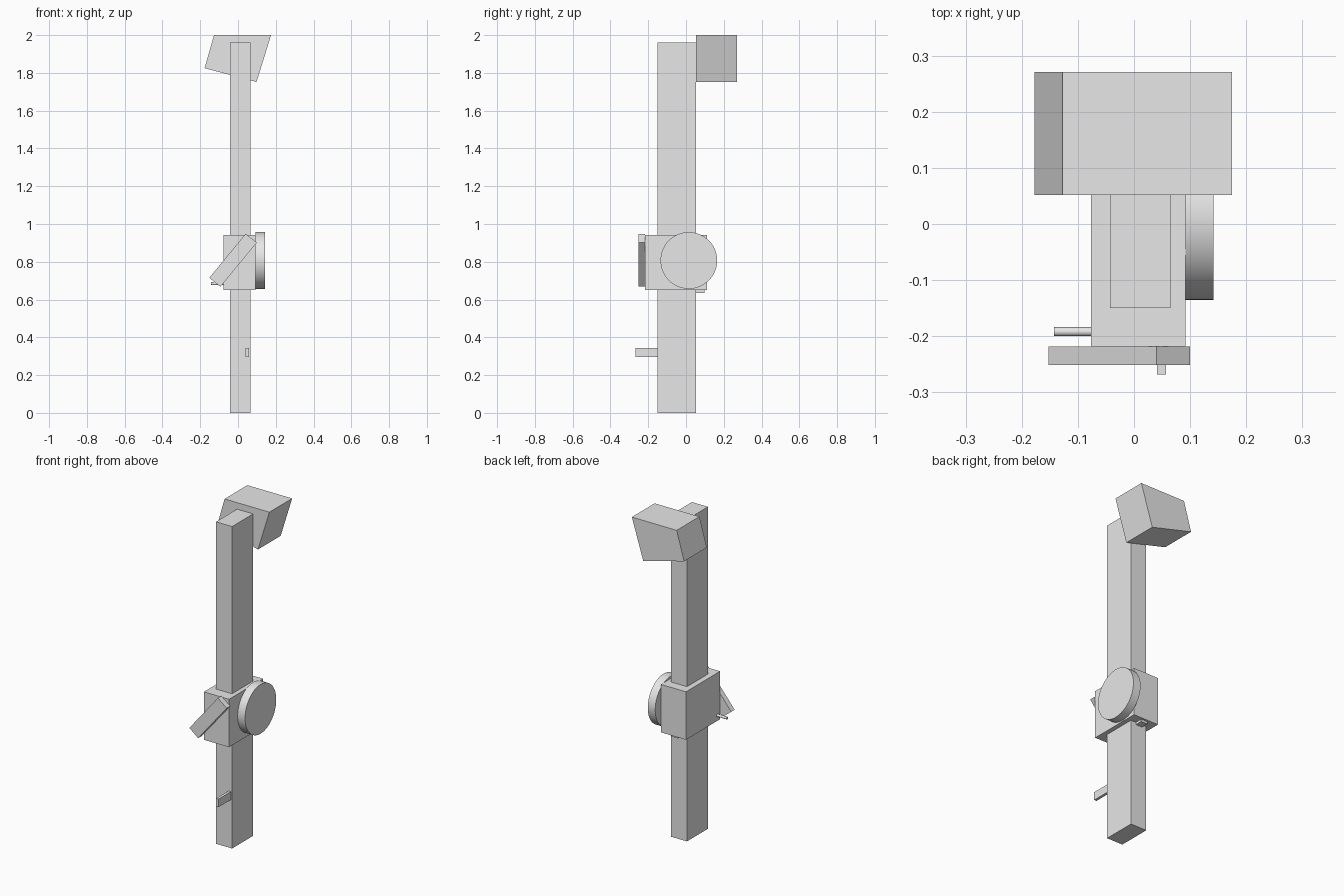
import bpy
import math

cube = bpy.data.objects.get("Cube")
if cube:
    bpy.data.objects.remove(cube, do_unlink=True)

# Single grey finish
grey = bpy.data.materials.new("plain_grey")
grey.use_nodes = True
COLOUR = (0.8, 0.8, 0.8, 1.0)
grey.diffuse_color = COLOUR
grey.node_tree.nodes["Principled BSDF"].inputs["Base Color"].default_value = COLOUR


def prism(name, outline, y0, y1):
    """Extrude an x-z outline (clockwise seen from the front) along y."""
    n = len(outline)
    verts = [(x, y, z) for y in (y0, y1) for x, z in outline]
    faces = [tuple(reversed(range(n))), tuple(range(n, 2 * n))]
    faces += [(i, (i + 1) % n, n + (i + 1) % n, n + i) for i in range(n)]
    mesh = bpy.data.meshes.new(name)
    mesh.from_pydata(verts, [], [tuple(reversed(f)) for f in faces])
    mesh.materials.append(grey)
    obj = bpy.data.objects.new(name, mesh)
    bpy.context.collection.objects.link(obj)
    return obj


def box(name, x0, x1, y0, y1, z0, z1):
    outline = [(x0, z0), (x0, z1), (x1, z1), (x1, z0)]
    return prism(name, list(reversed(outline))[::-1], y0, y1)


def cylinder_x(name, x0, x1, y, z, radius, sides):
    """Round part with its axis along x."""
    bpy.ops.mesh.primitive_cylinder_add(
        vertices=sides, radius=radius, depth=x1 - x0,
        location=((x0 + x1) / 2, y, z), rotation=(0, math.pi / 2, 0))
    obj = bpy.context.object
    obj.name = name
    obj.data.materials.append(grey)
    bpy.ops.object.shade_smooth_by_angle(angle=math.radians(30))
    return obj


# Tall post with the tilted head behind its top
box("post", -0.043, 0.065, -0.15, 0.052, 0, 1.96)
prism("head", [(-0.177, 1.825), (-0.127, 2.0), (0.175, 2.0), (0.098, 1.752)],
      0.052, 0.271)

# Sliding carriage with its side wheel and slanted front lever
box("carriage", -0.077, 0.092, -0.218, 0.11, 0.65, 0.942)
cylinder_x("side_wheel", 0.092, 0.142, 0.015, 0.807, 0.15, 64)
prism("front_lever", [(-0.152, 0.715), (0.04, 0.948), (0.1, 0.902), (-0.093, 0.668)],
      -0.251, -0.218)

# Small pins and catches
cylinder_x("side_pin", -0.143, -0.07, -0.192, 0.684, 0.008, 24)
box("lower_catch", -0.013, 0.03, 0.05, 0.097, 0.636, 0.66)
box("front_peg", 0.041, 0.057, -0.268, -0.145, 0.295, 0.344)

# Consistent outward normals on the extruded parts
for obj in bpy.context.scene.objects:
    if obj.type == 'MESH' and obj.data.materials and obj.data.materials[0] == grey:
        bpy.ops.object.select_all(action='DESELECT')
        obj.select_set(True)
        bpy.context.view_layer.objects.active = obj
        bpy.ops.object.mode_set(mode='EDIT')
        bpy.ops.mesh.select_all(action='SELECT')
        bpy.ops.mesh.normals_make_consistent(inside=False)
        bpy.ops.object.mode_set(mode='OBJECT')
